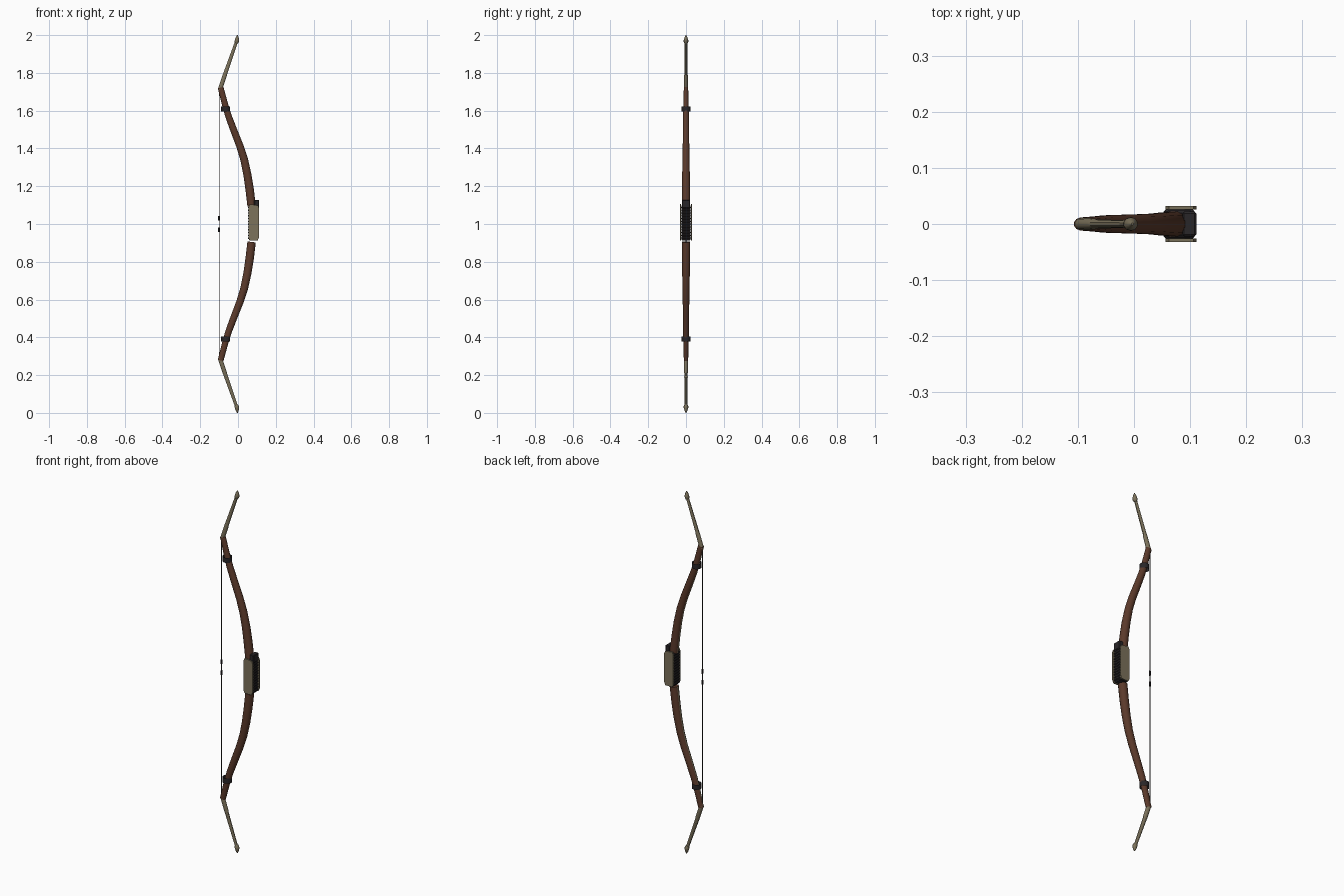
import bpy, bmesh, math
from mathutils import Vector

if "Cube" in bpy.data.objects:
    bpy.data.objects.remove(bpy.data.objects["Cube"])


def material(name, rgb):
    m = bpy.data.materials.new(name)
    m.diffuse_color = (*rgb, 1)
    m.use_nodes = True
    m.node_tree.nodes["Principled BSDF"].inputs["Base Color"].default_value = m.diffuse_color
    return m


WOOD = material("brown wood", (0.105, 0.042, 0.024))
HORN = material("pale horn", (0.2, 0.168, 0.105))
LEATHER = material("dark leather", (0.022, 0.019, 0.021))
CORD = material("bow cord", (0.05, 0.045, 0.04))


def finish(name, bm, mats, smooth=True):
    bmesh.ops.recalc_face_normals(bm, faces=bm.faces)
    me = bpy.data.meshes.new(name)
    bm.to_mesh(me)
    bm.free()
    for m in mats:
        me.materials.append(m)
    ob = bpy.data.objects.new(name, me)
    bpy.context.collection.objects.link(ob)
    if smooth:
        bpy.context.view_layer.objects.active = ob
        ob.select_set(True)
        bpy.ops.object.shade_smooth_by_angle(angle=math.radians(40))
        ob.select_set(False)
    return ob


def loft(name, stations, mats, side=1, sides=12, caps=True, strip=False):
    """Elliptical tube through (x, z, half thickness, half width); side -1 flips about z = 1."""
    bm = bmesh.new()
    pts = [Vector((s[0], 0, 1 + side * (s[1] - 1))) for s in stations]
    rings = []
    for i, (x, z, t, w) in enumerate(stations):
        d = (pts[min(i + 1, len(pts) - 1)] - pts[max(i - 1, 0)]).normalized()
        n = Vector((abs(d.z), 0, -d.x * math.copysign(1, d.z)))
        rings.append([bm.verts.new(pts[i] + n * t * math.cos(a) + Vector((0, w * math.sin(a), 0)))
                      for a in [2 * math.pi * (k + 0.5) / sides for k in range(sides)]])
    for a, b in zip(rings, rings[1:]):
        for k in range(sides):
            f = bm.faces.new((a[k], a[(k + 1) % sides], b[(k + 1) % sides], b[k]))
            # the belly, facing the string, is horn
            if strip and abs(k + 1 - sides / 2) < 1:
                f.material_index = 1
    if caps:
        bm.faces.new(rings[0])
        bm.faces.new(rings[-1])
    return finish(name, bm, mats)


def box(name, lo, hi, mat, bevel=0.0):
    bm = bmesh.new()
    bmesh.ops.create_cube(bm, size=1)
    for v in bm.verts:
        v.co = [(l + h) / 2 + c * (h - l) for l, h, c in zip(lo, hi, v.co)]
    if bevel:
        bmesh.ops.bevel(bm, geom=bm.edges[:], offset=bevel, segments=1, affect='EDGES')
    return finish(name, bm, [mat], False)


def column(name, x, z0, z1, r, mat, sides=8, caps=True):
    return loft(name, [(x, z0, r, r), (x, z1, r, r)], [mat], 1, sides, caps)


limb = [(0.072, 1.095, 0.023, 0.023), (0.062, 1.18, 0.023, 0.022), (0.050, 1.26, 0.022, 0.021),
        (0.033, 1.34, 0.021, 0.019), (0.011, 1.41, 0.020, 0.018), (-0.020, 1.49, 0.019, 0.017),
        (-0.050, 1.57, 0.018, 0.016), (-0.068, 1.63, 0.017, 0.014), (-0.092, 1.722, 0.016, 0.012)]
ear = [(-0.096, 1.71, 0.012, 0.011), (-0.071, 1.785, 0.012, 0.010),
       (-0.068, 1.795, 0.011, 0.008), (-0.005, 1.975, 0.008, 0.007)]
tip = [(-0.008, 1.955, 0.007, 0.007), (-0.007, 1.965, 0.012, 0.012),
       (-0.005, 1.975, 0.012, 0.012), (-0.004, 1.99, 0.007, 0.007), (-0.003, 2.0, 0.002, 0.002)]

for label, s in (("upper", 1), ("lower", -1)):
    loft(label + "_limb", limb, [WOOD, HORN], s, 12, True, True)
    loft(label + "_ear", ear, [HORN], s, 10)
    loft(label + "_tip", tip, [HORN], s, 10)
    # open leather collar round the limb
    zc = 1 + s * 0.609
    column(label + "_collar", -0.065, zc - 0.014, zc + 0.014, 0.024, LEATHER, 24, False)
    # serving wound on the string beside the nocking point
    zn = 1 + s * 0.03
    column(label + "_serving", -0.1, zn - 0.012, zn + 0.012, 0.005, LEATHER)

# bow string
column("string", -0.1, 0.285, 1.715, 0.0022, CORD, 6)

# small bead on the lower ear
bm = bmesh.new()
bmesh.ops.create_uvsphere(bm, u_segments=10, v_segments=6, radius=0.010)
bmesh.ops.translate(bm, verts=bm.verts, vec=(-0.062, 0, 0.19))
finish("ear_bead", bm, [HORN])

# grip core with raised leather wraps
box("grip_core", (0.058, -0.024, 0.912), (0.104, 0.024, 1.1), LEATHER, 0.004)
for i in range(12):
    z = 0.925 + i * 0.0148
    box("grip_wrap", (0.053, -0.0255, z - 0.005), (0.108, 0.0255, z + 0.005), LEATHER, 0.003)

# horn plates on both sides of the grip
for label, s in (("front", -1), ("back", 1)):
    y = sorted((s * 0.0255, s * 0.032))
    bm = bmesh.new()
    outline = [(0.062, 0.912), (0.104, 0.912), (0.111, 0.928), (0.111, 1.085),
               (0.106, 1.098), (0.062, 1.105), (0.056, 1.09), (0.056, 0.925)]
    f = bm.faces.new([bm.verts.new((x, y[0], z)) for x, z in outline])
    ext = bmesh.ops.extrude_face_region(bm, geom=[f])["geom"]
    bmesh.ops.translate(bm, verts=[v for v in ext if isinstance(v, bmesh.types.BMVert)],
                        vec=(0, y[1] - y[0], 0))
    finish(label + "_grip_plate", bm, [HORN], False)

# arrow shelf above the grip
box("arrow_shelf", (0.086, -0.022, 1.085), (0.111, 0.022, 1.128), LEATHER, 0.003)
